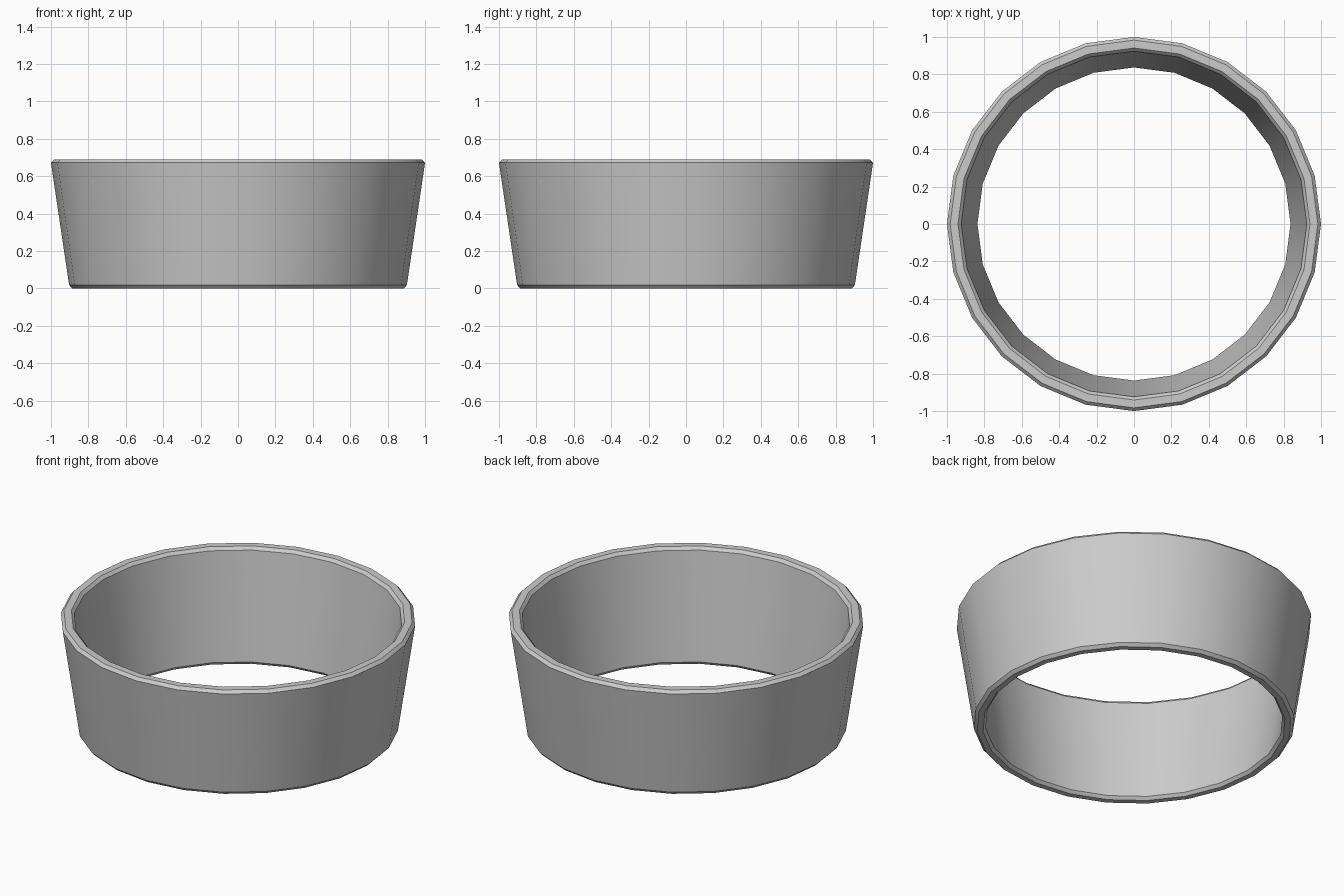
import bpy, bmesh
from math import cos, sin, tau, radians

if "Cube" in bpy.data.objects:
    bpy.data.objects.remove(bpy.data.objects["Cube"])

SIDES = 24

# Closed wall cross-section (radius, height) with chamfered rims
profile = [
    (0.886, 0.0), (0.903, 0.018),    # outer foot chamfer
    (1.0, 0.672), (0.983, 0.69),     # outer lip chamfer
    (0.941, 0.69), (0.924, 0.672),   # inner lip chamfer
    (0.837, 0.018), (0.852, 0.0),    # inner foot chamfer
]

# Tapered open ring: revolve the cross-section
bm = bmesh.new()
rings = [[bm.verts.new((r * cos(tau * i / SIDES), r * sin(tau * i / SIDES), z))
          for r, z in profile] for i in range(SIDES)]
n = len(profile)
for i in range(SIDES):
    a, b = rings[i], rings[(i + 1) % SIDES]
    for j in range(n):
        k = (j + 1) % n
        bm.faces.new((a[j], b[j], b[k], a[k]))
bmesh.ops.recalc_face_normals(bm, faces=bm.faces)

mesh = bpy.data.meshes.new("tapered_ring")
bm.to_mesh(mesh)
bm.free()
ring = bpy.data.objects.new("tapered_ring", mesh)
bpy.context.collection.objects.link(ring)

# Smooth walls, crisp chamfers
bpy.context.view_layer.objects.active = ring
ring.select_set(True)
bpy.ops.object.shade_smooth_by_angle(angle=radians(30))
